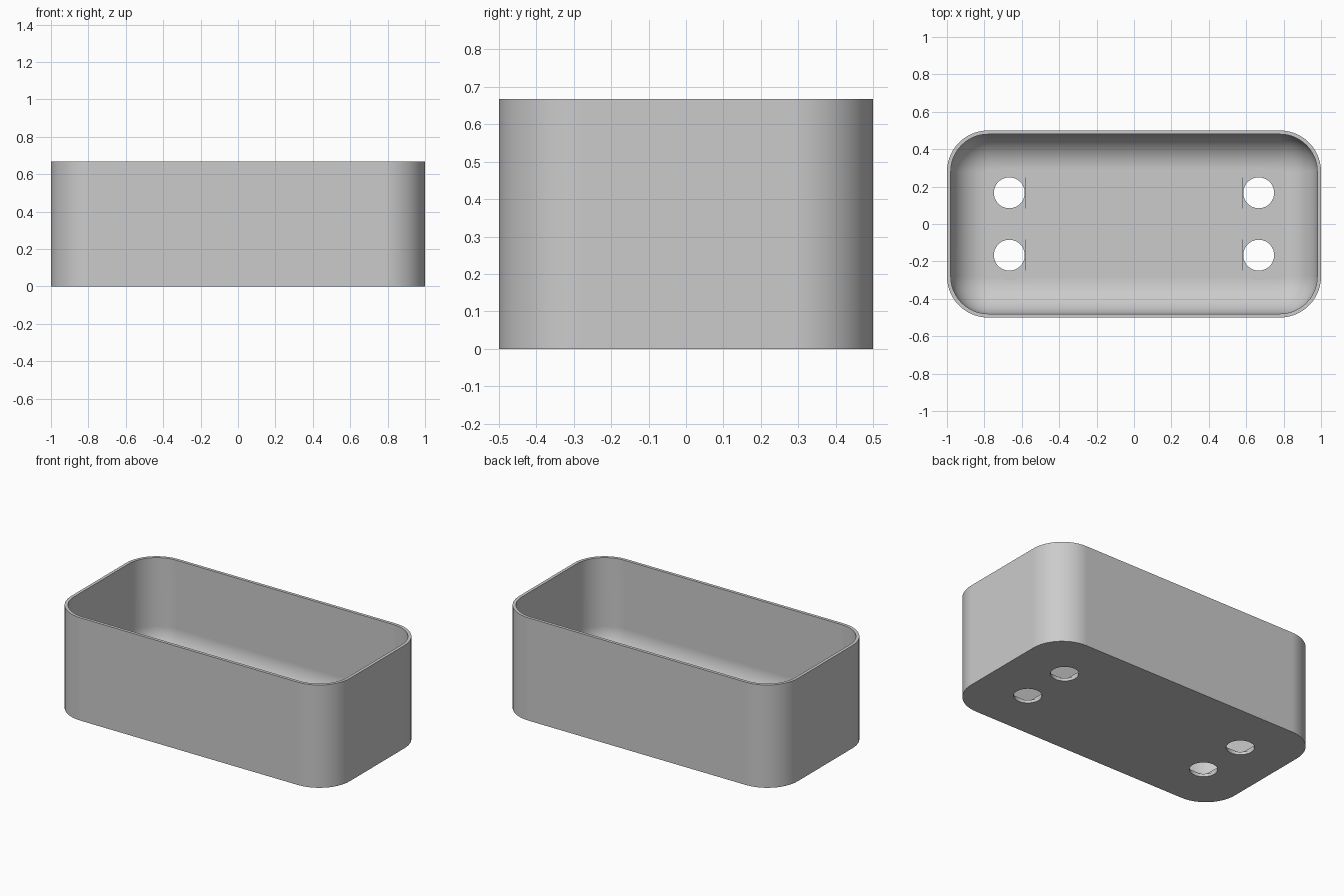
import bpy, bmesh
from math import sin, cos, pi, sqrt, radians

if "Cube" in bpy.data.objects:
    bpy.data.objects.remove(bpy.data.objects["Cube"])

HX, HY, HEIGHT = 1.0, 0.5, 0.667
CORNER, WALL, FLOOR, FILLET = 0.22, 0.02, 0.033, 0.19
HOLE, BORE, STEP = 0.083, 0.133, 0.007

grey = bpy.data.materials.new("light grey plastic")
grey.use_nodes = True
colour = (0.6, 0.6, 0.6, 1)
grey.diffuse_color = colour
grey.node_tree.nodes["Principled BSDF"].inputs["Base Color"].default_value = colour


def rounded_loop(inset, segs=14):
    """Outline of the tray, moved inwards by inset."""
    r = CORNER - inset
    pts = []
    for q, (sx, sy) in enumerate([(1, 1), (-1, 1), (-1, -1), (1, -1)]):
        for i in range(segs + 1):
            a = (q + i / segs) * pi / 2
            pts.append((sx * (HX - CORNER) + r * cos(a), sy * (HY - CORNER) + r * sin(a)))
    return pts


def make_object(name, rings):
    """Skin a stack of (outline, z) rings and cap both ends."""
    bm = bmesh.new()
    loops = [[bm.verts.new((x, y, z)) for x, y in pts] for pts, z in rings]
    for a, b in zip(loops, loops[1:]):
        for i in range(len(a)):
            j = (i + 1) % len(a)
            bm.faces.new((a[i], a[j], b[j], b[i]))
    bm.faces.new(loops[0])
    bm.faces.new(loops[-1])
    bmesh.ops.recalc_face_normals(bm, faces=bm.faces)
    mesh = bpy.data.meshes.new(name)
    bm.to_mesh(mesh)
    bm.free()
    mesh.materials.append(grey)
    obj = bpy.data.objects.new(name, mesh)
    bpy.context.collection.objects.link(obj)
    return obj


# Tray: straight outer walls, thin rim, inner walls curving into the floor
rings = [(rounded_loop(0), 0), (rounded_loop(0), HEIGHT), (rounded_loop(WALL), HEIGHT)]
for i in range(15):
    a = i / 14 * pi / 2
    rings.append((rounded_loop(WALL + FILLET * (1 - cos(a))), FLOOR + FILLET * (1 - sin(a))))
tray = make_object("tray", rings)
bpy.context.view_layer.objects.active = tray
tray.select_set(True)

# Outlines of the stepped holes: clipped circle, square, round hole
clip = HOLE + 0.0005
half = [(-clip + 2 * clip * i / 12) for i in range(13)]
slot = [(x, -sqrt(BORE**2 - x**2)) for x in half]
slot += [(-x, -y) for x, y in slot]
square = [(-HOLE, -HOLE), (HOLE, -HOLE), (HOLE, HOLE), (-HOLE, HOLE)]
circle = [((HOLE - 0.0005) * cos(i * pi / 24), (HOLE - 0.0005) * sin(i * pi / 24)) for i in range(48)]


def cut(outline, x, y, bottom):
    pts = [(x + px, y + py) for px, py in outline]
    cutter = make_object("hole_cutter", [(pts, bottom), (pts, FLOOR + 0.1)])
    cutter.hide_render = True
    mod = tray.modifiers.new("hole", 'BOOLEAN')
    mod.operation, mod.solver, mod.object = 'DIFFERENCE', 'EXACT', cutter
    bpy.ops.object.modifier_apply(modifier=mod.name)
    bpy.data.objects.remove(cutter)


for x in (-2 / 3, 2 / 3):
    for y in (-1 / 6, 1 / 6):
        cut(slot, x, y, FLOOR - STEP)
        cut(square, x, y, FLOOR - 2 * STEP)
        cut(circle, x, y, -0.1)

# Smooth curves, crisp rim and hole edges
bpy.ops.object.shade_smooth_by_angle(angle=radians(30))
weighted = tray.modifiers.new("weighted_normals", 'WEIGHTED_NORMAL')
weighted.keep_sharp = True
